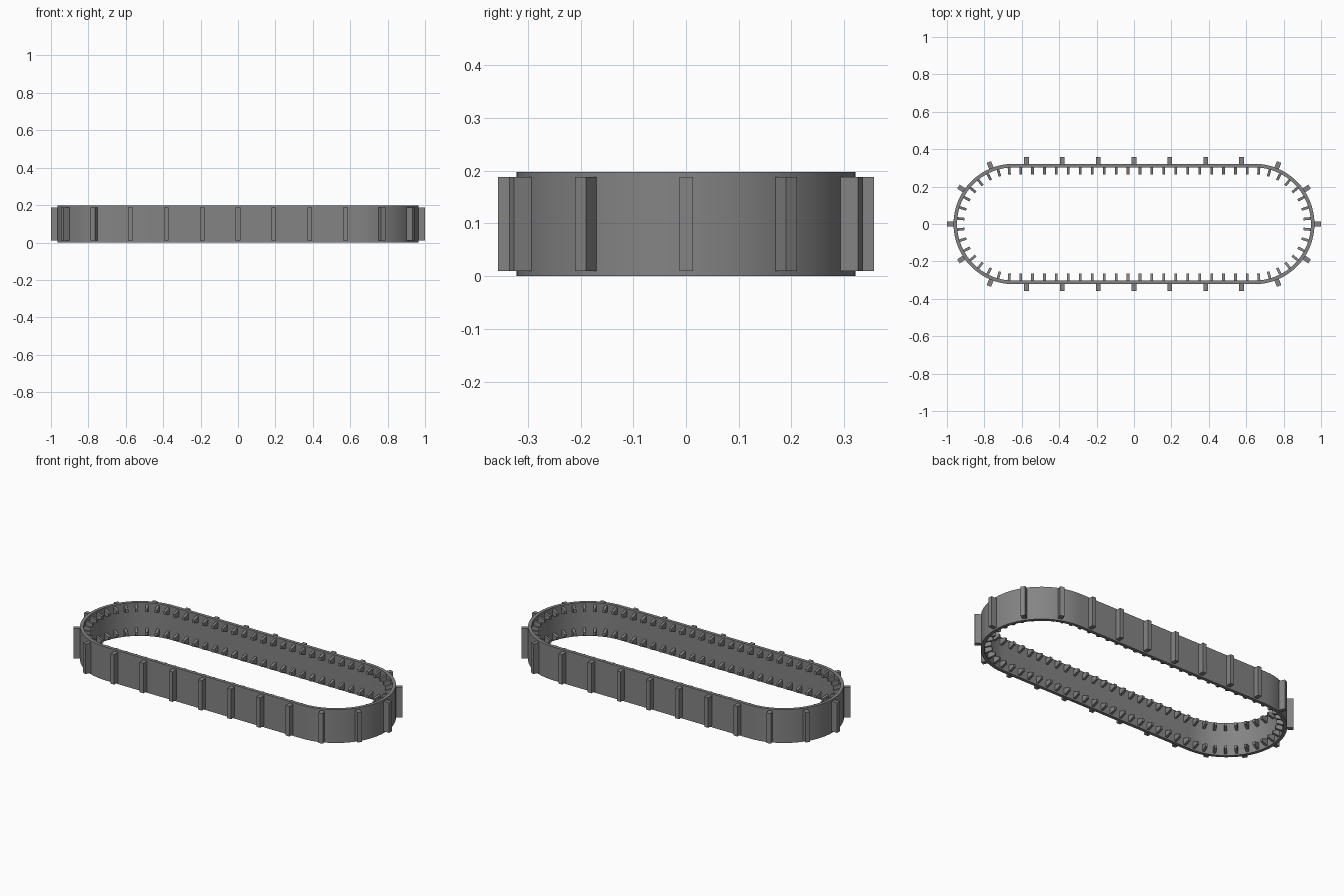
import bpy, bmesh, math
from mathutils import Matrix, Vector

if "Cube" in bpy.data.objects:
    bpy.data.objects.remove(bpy.data.objects["Cube"])

L, R, T, H = 0.643, 0.322, 0.019, 0.198
PERIM = 4 * L + 2 * math.pi * R

rubber = bpy.data.materials.new("dark_rubber")
rubber.diffuse_color = (0.23, 0.23, 0.23, 1)
rubber.use_nodes = True
rubber.node_tree.nodes["Principled BSDF"].inputs["Base Color"].default_value = rubber.diffuse_color


def on_track(s):
    """Point and outward angle at arc length s, starting at the +x end."""
    s %= PERIM
    q = math.pi * R / 2
    if s < q:
        a = s / R
    elif s < q + 2 * L:
        return Vector((L - (s - q), R, 0)), math.pi / 2
    elif s < 3 * q + 2 * L:
        a = (s - 2 * L) / R
        return Vector((-L + R * math.cos(a), R * math.sin(a), 0)), a
    elif s < 3 * q + 4 * L:
        return Vector((-L + (s - 3 * q - 2 * L), -R, 0)), -math.pi / 2
    else:
        a = (s - 4 * L) / R
    return Vector((L + R * math.cos(a), R * math.sin(a), 0)), a


def finish(name, bm):
    bmesh.ops.recalc_face_normals(bm, faces=bm.faces)
    me = bpy.data.meshes.new(name)
    bm.to_mesh(me)
    bm.free()
    me.materials.append(rubber)
    ob = bpy.data.objects.new(name, me)
    bpy.context.collection.objects.link(ob)
    return ob


def prism(bm, m, r0, r1, root, tip):
    """Block from radial offset r0 to r1; root/tip = (half width, z0, z1)."""
    a, b = [[bm.verts.new(m @ Vector(p)) for p in
             ((r, -w, z0), (r, w, z0), (r, w, z1), (r, -w, z1))]
            for r, (w, z0, z1) in ((r0, root), (r1, tip))]
    bm.faces.new(a)
    bm.faces.new(b)
    for i in range(4):
        j = (i + 1) % 4
        bm.faces.new((a[i], a[j], b[j], b[i]))


# belt: stadium loop with rectangular section
bm = bmesh.new()
rings = []
N = 32
for cx, a0 in ((L, -math.pi / 2), (-L, math.pi / 2)):
    for i in range(N + 1):
        a = a0 + math.pi * i / N
        rings.append([bm.verts.new((cx + r * math.cos(a), r * math.sin(a), z))
                      for r, z in ((R, 0), (R, H), (R - T, H), (R - T, 0))])
for i, a in enumerate(rings):
    b = rings[(i + 1) % len(rings)]
    for k in range(4):
        bm.faces.new((a[k], b[k], b[(k + 1) % 4], a[(k + 1) % 4]))
belt = finish("belt", bm)
bpy.context.view_layer.objects.active = belt
belt.select_set(True)
bpy.ops.object.shade_smooth_by_angle()

# outer tread lugs and two rows of inner drive teeth
lugs, teeth = bmesh.new(), bmesh.new()
for i in range(24):
    p, a = on_track(PERIM * i / 24)
    m = Matrix.Translation(p) @ Matrix.Rotation(a, 4, 'Z')
    lug = (0.0125, 0.01, 0.188)
    prism(lugs, m, -0.008, 0.035, lug, lug)
for i in range(72):
    p, a = on_track(PERIM * (i + 0.5) / 72)
    m = Matrix.Translation(p) @ Matrix.Rotation(a, 4, 'Z')
    for z in (0.029, H - 0.029):
        prism(teeth, m, -0.01, -0.057, (0.007, z - 0.022, z + 0.022),
              (0.007, z - 0.009, z + 0.009))
finish("tread_lugs", lugs)
finish("drive_teeth", teeth)
